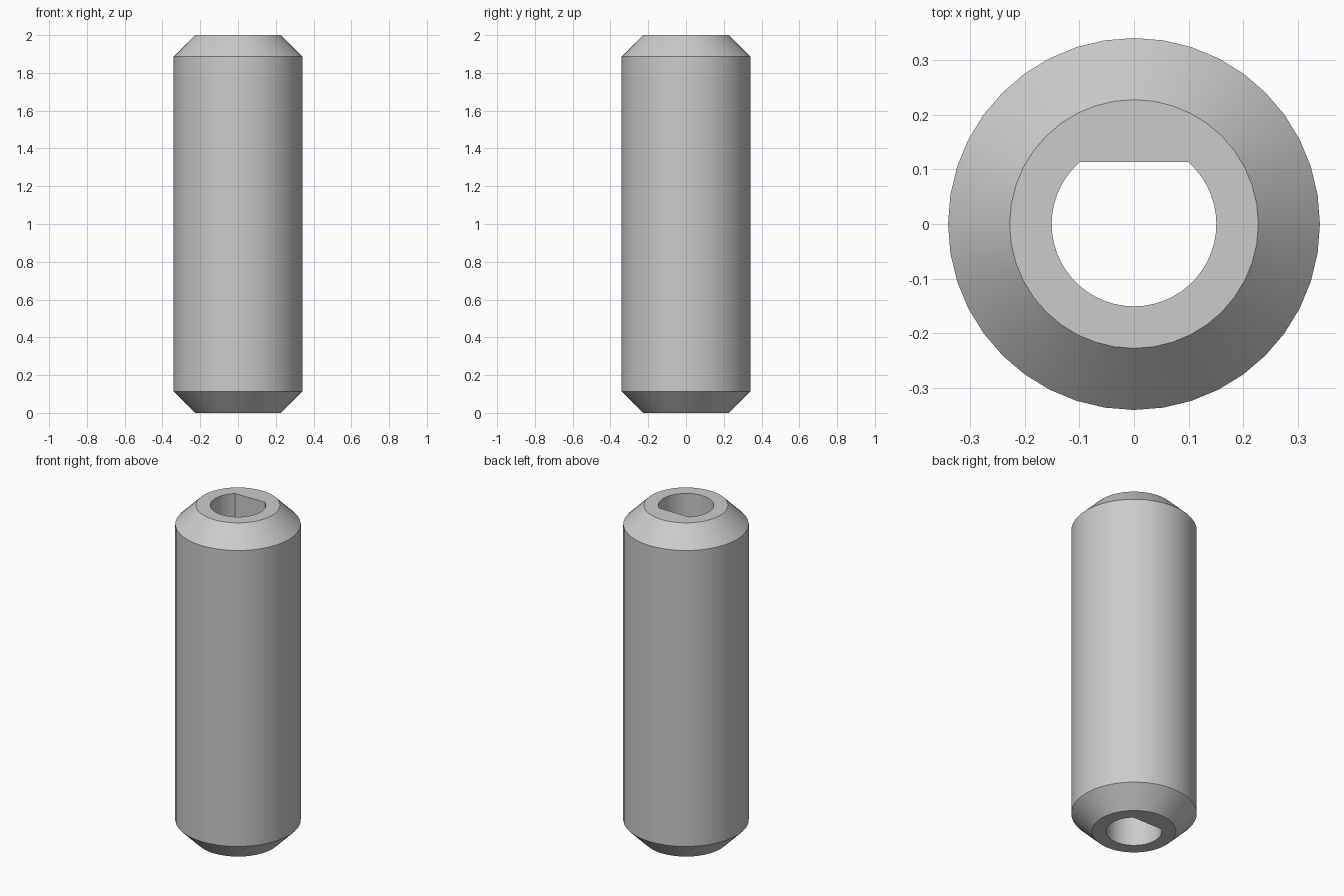
import bpy
import bmesh
from math import sin, cos, pi, asin

cube = bpy.data.objects.get("Cube")
if cube:
    bpy.data.objects.remove(cube, do_unlink=True)

HEIGHT, RADIUS, CHAMFER, SIDES = 2.0, 0.341, 0.113, 40
BORE_RADIUS, FLAT_Y = 0.151, 0.114

steel = bpy.data.materials.new("steel_grey")
steel.use_nodes = True
grey = (0.6, 0.6, 0.6, 1)
steel.diffuse_color = grey
steel.node_tree.nodes["Principled BSDF"].inputs["Base Color"].default_value = grey


def loft(name, rings):
    """Closed solid through a stack of equal-length rings of points."""
    bm = bmesh.new()
    loops = [[bm.verts.new(p) for p in ring] for ring in rings]
    for low, high in zip(loops, loops[1:]):
        for i in range(len(low)):
            j = (i + 1) % len(low)
            bm.faces.new((low[i], low[j], high[j], high[i]))
    bm.faces.new(loops[0][::-1])
    bm.faces.new(loops[-1])
    bmesh.ops.recalc_face_normals(bm, faces=bm.faces)
    mesh = bpy.data.meshes.new(name)
    bm.to_mesh(mesh)
    bm.free()
    mesh.materials.append(steel)
    obj = bpy.data.objects.new(name, mesh)
    bpy.context.collection.objects.link(obj)
    return obj


def circle(radius, z):
    return [(radius * cos(2 * pi * i / SIDES), radius * sin(2 * pi * i / SIDES), z)
            for i in range(SIDES)]


def d_shape(z):
    """Circle with its back cut off by a flat."""
    start = pi - asin(FLAT_Y / BORE_RADIUS)
    sweep = 3 * pi - 2 * start
    angles = [start + sweep * i / SIDES for i in range(SIDES + 1)]
    return [(BORE_RADIUS * cos(a), BORE_RADIUS * sin(a), z) for a in angles]


# Cylindrical body with chamfered ends
body = loft("sleeve_body", [
    circle(RADIUS - CHAMFER, 0),
    circle(RADIUS, CHAMFER),
    circle(RADIUS, HEIGHT - CHAMFER),
    circle(RADIUS - CHAMFER, HEIGHT),
])

# D-shaped bore right through the body
cutter = loft("bore_cutter", [d_shape(-0.1), d_shape(HEIGHT + 0.1)])
cutter.hide_render = True
cut = body.modifiers.new("bore", 'BOOLEAN')
cut.operation = 'DIFFERENCE'
cut.solver = 'EXACT'
cut.object = cutter

bpy.ops.object.select_all(action='DESELECT')
body.select_set(True)
bpy.context.view_layer.objects.active = body
bpy.ops.object.modifier_apply(modifier=cut.name)
bpy.data.objects.remove(cutter, do_unlink=True)
bpy.ops.object.shade_smooth_by_angle(angle=pi / 6)
